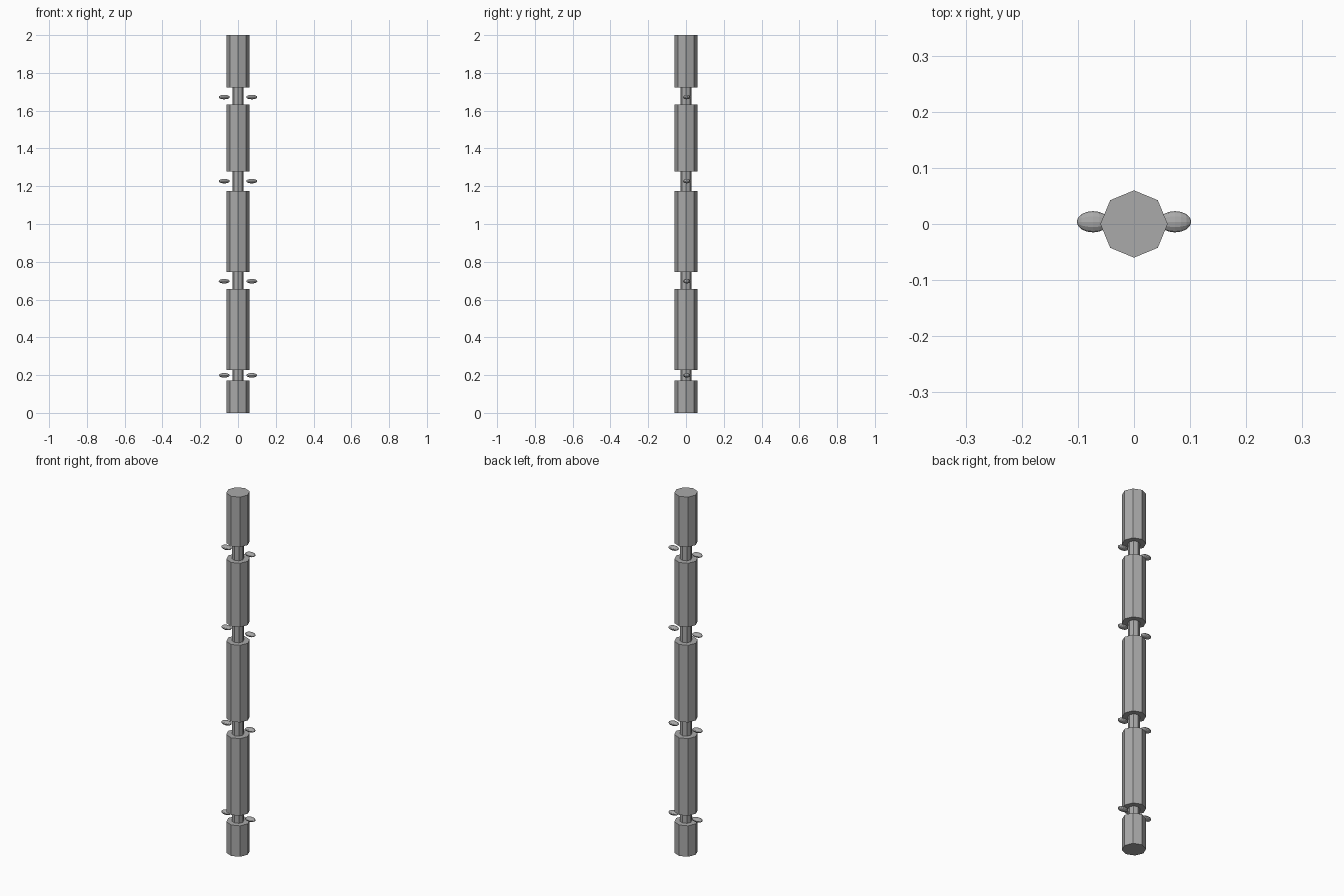
import bpy
import math

cube = bpy.data.objects.get("Cube")
if cube:
    bpy.data.objects.remove(cube, do_unlink=True)

grey = bpy.data.materials.new("stone grey")
grey.use_nodes = True
colour = (0.4, 0.4, 0.4, 1)
grey.diffuse_color = colour
grey.node_tree.nodes["Principled BSDF"].inputs["Base Color"].default_value = colour


def octagonal_post(name, radius, bottom, top):
    bpy.ops.mesh.primitive_cylinder_add(
        vertices=8, radius=radius, depth=top - bottom,
        location=(0, 0, (bottom + top) / 2))
    post = bpy.context.object
    post.name = name
    post.data.materials.append(grey)


def bud(name, x, z):
    # Flattened ellipsoid with its poles along x
    bpy.ops.mesh.primitive_uv_sphere_add(
        segments=12, ring_count=8, radius=1, location=(x, 0.004, z),
        rotation=(0, math.pi / 2, 0))
    obj = bpy.context.object
    obj.name = name
    obj.scale = (0.012, 0.019, 0.029)
    obj.data.materials.append(grey)


# Thick trunk sections around a thin core
sections = [(0, 0.172), (0.228, 0.657), (0.747, 1.176), (1.277, 1.632), (1.722, 2)]
for i, (bottom, top) in enumerate(sections, 1):
    octagonal_post(f"trunk_section_{i}", 0.06, bottom, top)
octagonal_post("core", 0.03, 0.1, 1.9)

# A pair of buds beside each gap
for i, z in enumerate((0.199, 0.697, 1.227, 1.672), 1):
    for side, sign in (("left", 1), ("right", -1)):
        bud(f"{side}_bud_{i}", sign * 0.073, z)
